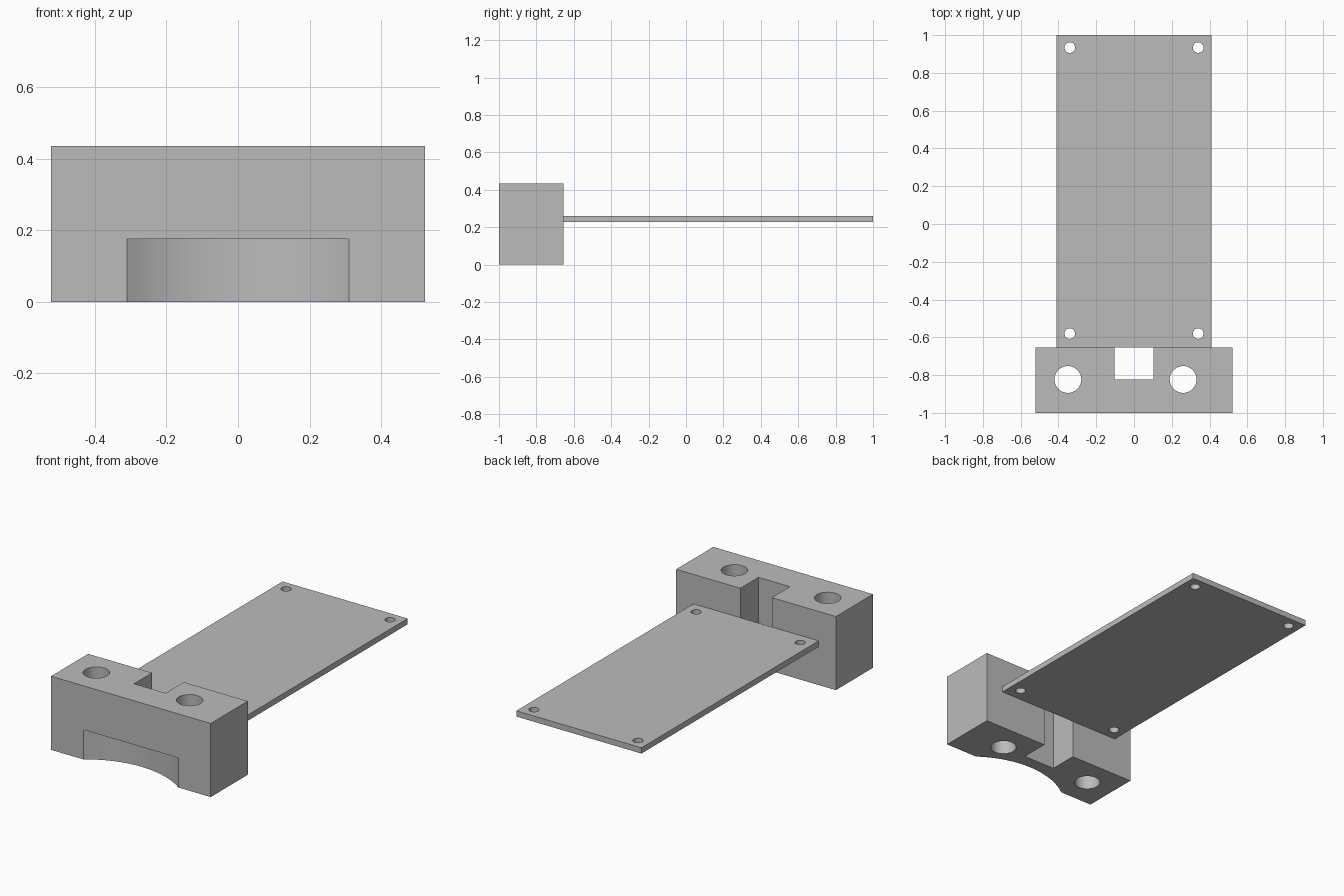
import bpy
import math

if "Cube" in bpy.data.objects:
    bpy.data.objects.remove(bpy.data.objects["Cube"])

grey = bpy.data.materials.new("plain grey")
grey.use_nodes = True
grey.diffuse_color = (0.5, 0.5, 0.5, 1)
grey.node_tree.nodes["Principled BSDF"].inputs["Base Color"].default_value = (0.5, 0.5, 0.5, 1)


def box(name, x, y, z):
    """Box from (min, max) pairs on each axis."""
    ranges = (x, y, z)
    bpy.ops.mesh.primitive_cube_add(size=1, location=[(a + b) / 2 for a, b in ranges])
    ob = bpy.context.object
    ob.name = name
    ob.scale = [b - a for a, b in ranges]
    bpy.ops.object.transform_apply(location=True, scale=True)
    ob.data.materials.append(grey)
    return ob


def cylinder(name, x, y, radius, z, sides=48):
    bpy.ops.mesh.primitive_cylinder_add(vertices=sides, radius=radius, depth=z[1] - z[0],
                                        location=(x, y, (z[0] + z[1]) / 2))
    ob = bpy.context.object
    ob.name = name
    ob.data.materials.append(grey)
    return ob


def cut(body, cutters):
    """Subtract the cutters, remove them and smooth the round walls."""
    bpy.ops.object.select_all(action="DESELECT")
    bpy.context.view_layer.objects.active = body
    body.select_set(True)
    for cutter in cutters:
        mod = body.modifiers.new("cut", "BOOLEAN")
        mod.operation = "DIFFERENCE"
        mod.solver = "EXACT"
        mod.object = cutter
        bpy.ops.object.modifier_apply(modifier=mod.name)
        bpy.data.objects.remove(cutter)
    bpy.ops.object.shade_smooth_by_angle(angle=math.radians(30))


JOINT = -0.654           # where the plate meets the block
MIDDLE = -0.823          # depth of the slot and the bolt holes
TALL = (-0.1, 0.6)

# Mounting block: rear slot, two bolt holes, curved relief low on the front
block = box("mounting_block", (-0.522, 0.522), (-1, JOINT), (0, 0.435))
cut(block, [
    box("slot_cutter", (-0.103, 0.103), (MIDDLE, -0.5), TALL),
    cylinder("left_bolt_cutter", 0.26, MIDDLE, 0.071, TALL),
    cylinder("right_bolt_cutter", -0.35, MIDDLE, 0.071, TALL),
    cylinder("relief_cutter", 0, -1.42, 0.522, (-0.1, 0.175), 128),
])

# Thin plate with a screw hole near each corner
plate = box("base_plate", (-0.409, 0.409), (JOINT, 1), (0.227, 0.261))
cut(plate, [cylinder("screw_cutter", x, y, 0.028, TALL, 32)
            for x in (-0.34, 0.34) for y in (-0.58, 0.934)])
